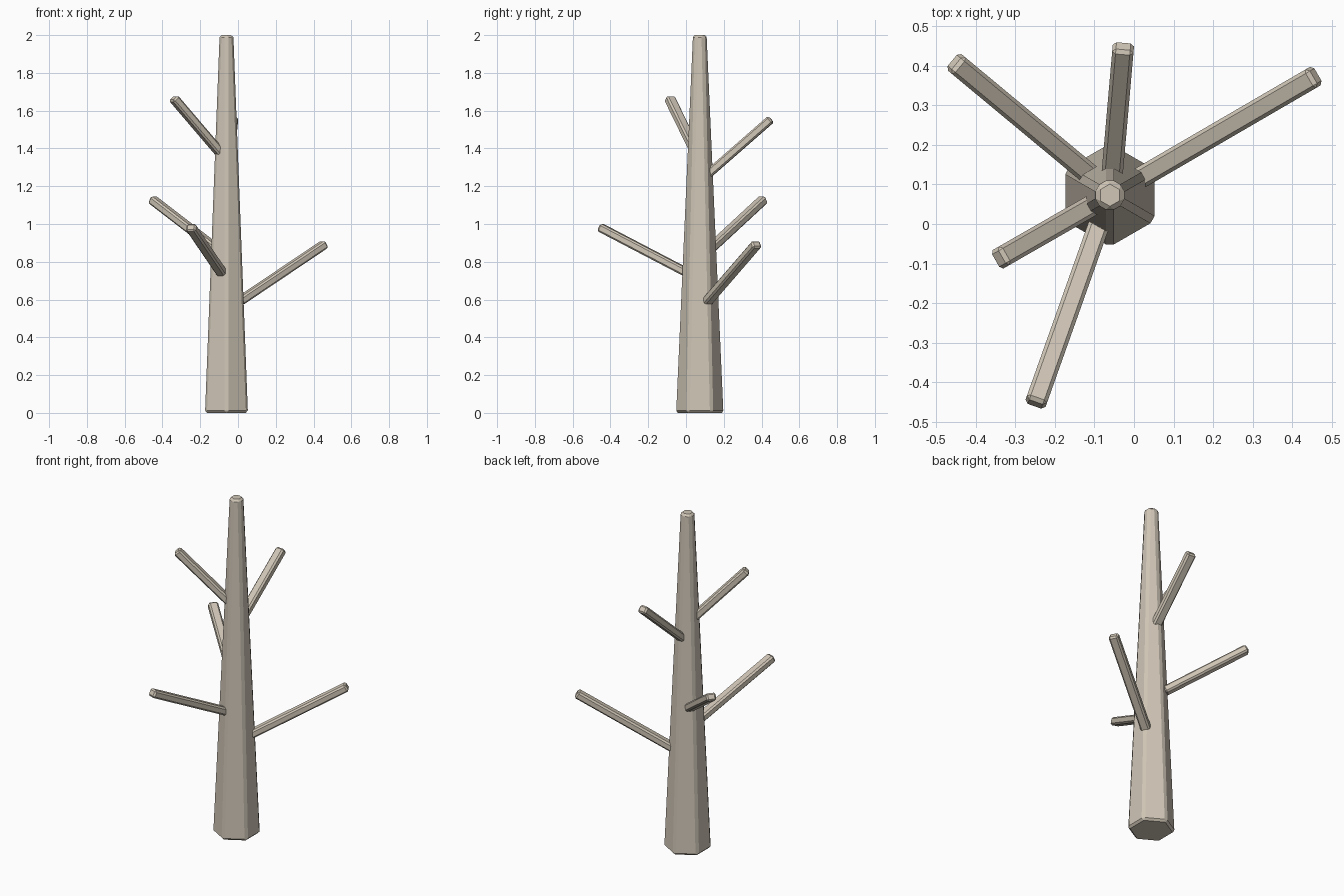
import bpy
from mathutils import Vector, Matrix

default = bpy.data.objects.get("Cube")
if default:
    bpy.data.objects.remove(default, do_unlink=True)

# One bark colour for the whole tree
bark = bpy.data.materials.new("pale_bark")
bark.use_nodes = True
colour = (0.63, 0.565, 0.47, 1)
bark.diffuse_color = colour
bark.node_tree.nodes["Principled BSDF"].inputs["Base Color"].default_value = colour


def finish(obj, name, bevel):
    """Name the part, colour it and chamfer its edges."""
    obj.name = name
    obj.data.materials.append(bark)
    mod = obj.modifiers.new("chamfer", "BEVEL")
    mod.width = bevel
    mod.segments = 1
    mod.limit_method = "NONE"


# Tapered six-sided trunk
bpy.ops.mesh.primitive_cone_add(vertices=6, radius1=0.131, radius2=0.042,
                                depth=2, location=(-0.061, 0.073, 1))
finish(bpy.context.object, "trunk", 0.012)


def add_branch(name, start, tip, width=0.054, thickness=0.044, root=0.03):
    """Straight chamfered bar from inside the trunk to its tip."""
    start, tip = Vector(start), Vector(tip)
    along = (tip - start).normalized()
    start -= along * root
    side = Vector((0, 0, 1)).cross(along).normalized()
    up = along.cross(side)
    bpy.ops.mesh.primitive_cube_add(size=1)
    obj = bpy.context.object
    axes = Matrix((along, side, up)).transposed().to_4x4()
    size = Matrix.Diagonal(((tip - start).length, width, thickness, 1))
    obj.data.transform(axes @ size)
    obj.location = (start + tip) / 2
    finish(obj, name, 0.009)


# Five bare branches, from lowest to highest
add_branch("lower_left_branch", (0.03, 0.125, 0.605), (0.46, 0.375, 0.894))
add_branch("front_branch", (-0.088, 0.0, 0.745), (-0.25, -0.456, 0.983))
add_branch("back_right_branch", (-0.13, 0.14, 0.88), (-0.455, 0.41, 1.13))
add_branch("back_branch", (-0.055, 0.13, 1.275), (-0.027, 0.45, 1.555))
add_branch("upper_right_branch", (-0.11, 0.045, 1.395), (-0.342, -0.088, 1.667))
